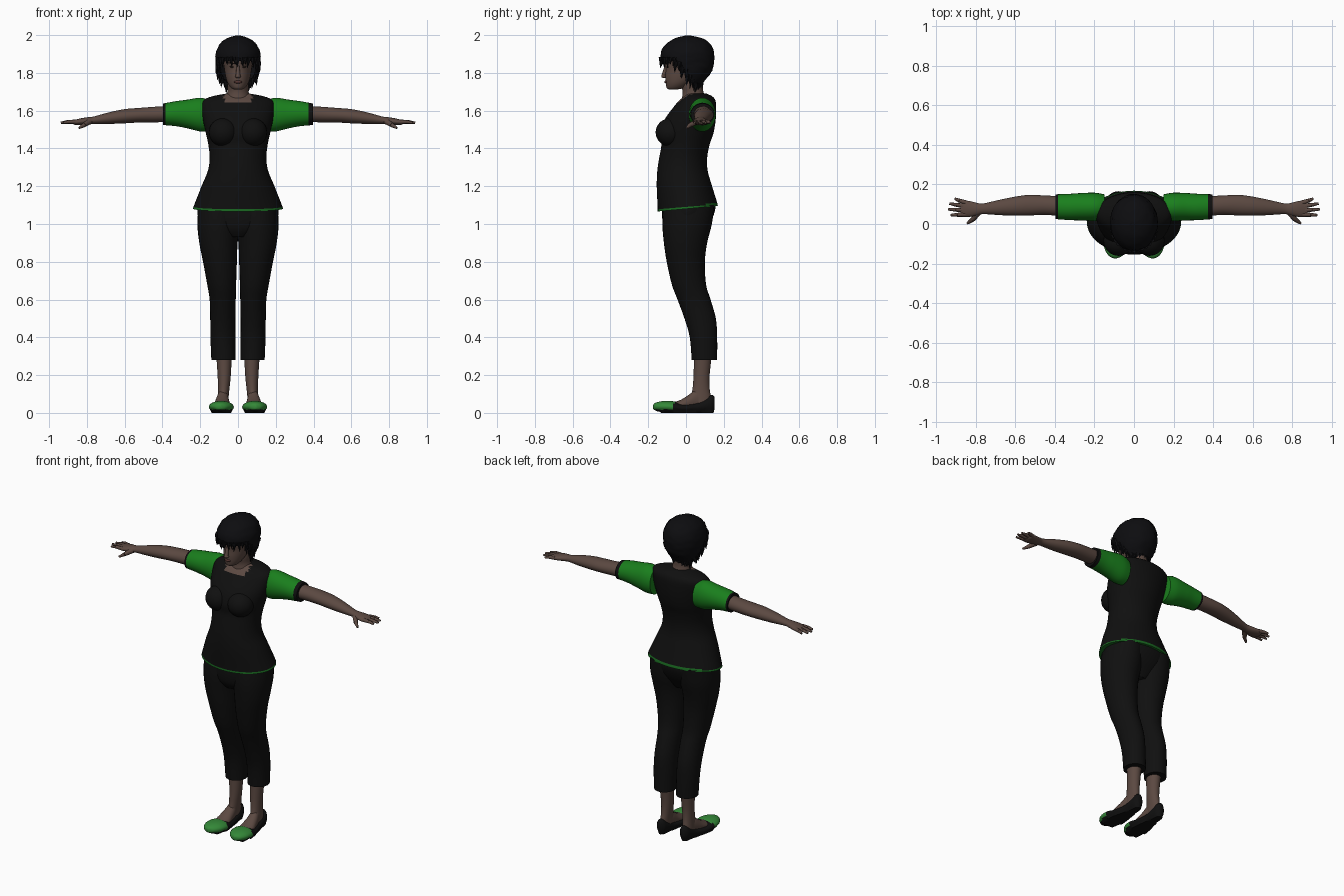
import bpy, bmesh, random
from math import cos, sin, pi, radians
from mathutils import Vector, Matrix

random.seed(4)
cube = bpy.data.objects.get("Cube")
if cube:
    bpy.data.objects.remove(cube)


def material(name, *rgb):
    m = bpy.data.materials.new(name)
    m.use_nodes = True
    m.diffuse_color = (*rgb, 1)
    m.node_tree.nodes["Principled BSDF"].inputs["Base Color"].default_value = (*rgb, 1)
    return m


black = material("black cloth", .005, .005, .005)
green = material("green cloth", .01, .21, .012)
toe_green = material("toe green", .035, .25, .04)
hem_green = material("hem green", .01, .14, .015)
skin = material("brown skin", .105, .066, .053)
hair_black = material("black hair", .004, .004, .005)
lip = material("lip brown", .085, .035, .03)
eye_dark = material("dark eye", .02, .012, .01)


def finish(name, bm, mats, rule=None):
    """Turn a bmesh into a smooth object, coloured by a rule on face centres."""
    bmesh.ops.recalc_face_normals(bm, faces=bm.faces)
    for f in bm.faces:
        if rule:
            f.material_index = int(rule(f.calc_center_median()))
    me = bpy.data.meshes.new(name)
    bm.to_mesh(me)
    bm.free()
    for m in mats:
        me.materials.append(m)
    me.shade_smooth()
    me.set_sharp_from_angle(angle=radians(55))
    ob = bpy.data.objects.new(name, me)
    bpy.context.collection.objects.link(ob)
    return ob


def spline(rows, sub):
    """Smoothly interpolate rows of numbers."""
    rows = [Vector(r) for r in rows]
    out = []
    for i in range(len(rows) - 1):
        b, c = rows[i], rows[i + 1]
        a, d = rows[max(i - 1, 0)], rows[min(i + 2, len(rows) - 1)]
        for k in range(sub):
            t = k / sub
            out.append(b + (c - a) * (t / 2) + (a * 2 - b * 5 + c * 4 - d) * (t * t / 2)
                       + (b * 3 - a - c * 3 + d) * (t ** 3 / 2))
    return out + [rows[-1]]


def loft(rows, axis="Z", n=28, sub=4, side=1, caps=True):
    """Skin oval rings; each row is a position, then low and high bounds on the other axes."""
    bm = bmesh.new()
    rings = []
    for t, a0, a1, b0, b1 in spline(rows, sub):
        ring = []
        for k in range(n):
            w = 2 * pi * k / n
            a = (a0 + a1) / 2 + (a1 - a0) / 2 * cos(w)
            b = (b0 + b1) / 2 + (b1 - b0) / 2 * sin(w)
            x, y, z = {"Z": (a, b, t), "X": (t, a, b), "Y": (a, t, b)}[axis]
            ring.append(bm.verts.new((x * side, y, z)))
        rings.append(ring)
    for r, s in zip(rings, rings[1:]):
        for k in range(n):
            bm.faces.new((r[k], r[k - 1], s[k - 1], s[k]))
    if caps:
        bm.faces.new(rings[0])
        bm.faces.new(rings[-1])
    return bm


def even(rows):
    """Expand a half width into bounds for parts centred on x."""
    return [(z, -w, w, f, b) for z, w, f, b in rows]


def ball(bm, centre, radii):
    bmesh.ops.create_uvsphere(bm, u_segments=20, v_segments=12, radius=1,
                              matrix=Matrix.Translation(centre) @ Matrix.Diagonal((*radii, 1)))


def rod(bm, p, q, r0, r1, n=8):
    """Tapered rod from p to q."""
    p, q = Vector(p), Vector(q)
    turn = (q - p).to_track_quat("Z", "Y").to_matrix().to_4x4()
    bmesh.ops.create_cone(bm, segments=n, radius1=r0, radius2=r1, depth=(q - p).length,
                          cap_ends=True, matrix=Matrix.Translation((p + q) / 2) @ turn)


# Top with flared hem and scooped neckline
bm = loft(even([
    (1.08, .238, -.15, .168), (1.1, .232, -.15, .165), (1.2, .193, -.155, .138),
    (1.28, .16, -.152, .115), (1.35, .15, -.142, .112), (1.42, .157, -.13, .125),
    (1.48, .17, -.135, .145), (1.55, .185, -.115, .157), (1.62, .193, -.065, .16),
    (1.655, .182, -.035, .155), (1.675, .14, -.01, .14), (1.69, .065, 0, .11)]), n=48, sub=5)
for v in bm.verts:
    v.co.z += .09 * v.co.y * max(0, 1 - (v.co.z - 1.08) / .12)


def top_colour(c):
    if c.z > 1.642 and abs(c.x) < .075 and c.y < .04:
        return 2
    return c.z - .09 * c.y < 1.094


finish("top", bm, [black, hem_green, skin], top_colour)
bm = bmesh.new()
for s in (-1, 1):
    ball(bm, (s * .078, -.083, 1.485), (.077, .078, .075))
finish("bust", bm, [black])

# Trousers
finish("hips", loft(even([(.93, .07, -.09, .08), (.97, .16, -.115, .105), (1.02, .205, -.125, .135),
                          (1.08, .215, -.127, .155), (1.14, .2, -.13, .15)])), [black])
for s, side in ((1, "left"), (-1, "right")):
    finish(side + "_trouser_leg", loft([
        (.28, .014, .141, .03, .165), (.4, .014, .146, .02, .165), (.5, .014, .147, -.008, .158),
        (.6, .012, .15, -.045, .13), (.68, .01, .163, -.075, .106), (.8, .006, .185, -.102, .1),
        (.9, .002, .205, -.117, .112), (1, -.01, .215, -.125, .137),
        (1.1, -.01, .208, -.12, .15)], side=s), [black])

    # Lower leg and foot
    finish(side + "_ankle", loft([
        (.04, .05, .11, .03, .13), (.08, .05, .108, .025, .132), (.13, .045, .106, .035, .125),
        (.2, .038, .108, .04, .125), (.32, .032, .116, .043, .138)], side=s), [skin])
    finish(side + "_foot", loft([
        (-.1, .06, .11, .01, .05), (-.04, .04, .13, .01, .064), (.01, .045, .122, .01, .092),
        (.05, .05, .112, .01, .122), (.08, .055, .105, .01, .12)], axis="Y", side=s), [skin])

    # Pointed flat shoe with coloured toe
    bm = loft([
        (-.174, .088, .1, .022, .042), (-.16, .058, .128, .012, .054), (-.12, .03, .15, .004, .063),
        (-.07, .022, .154, 0, .062), (-.02, .026, .146, 0, .05), (.05, .04, .125, 0, .055),
        (.1, .045, .117, 0, .076), (.135, .052, .11, 0, .095), (.152, .066, .096, .02, .085)],
        axis="Y", side=s)
    for v in bm.verts:
        if v.co.z < .012:
            v.co.z = 0 if v.co.y > -.14 else .008
    finish(side + "_shoe", bm, [black, toe_green],
           lambda c: c.y < -.06 - .3 * (.06 - c.z) and c.z > .018)

    # Sleeve with dark cuff
    cuff = .372 if s > 0 else .386
    finish(side + "_sleeve", loft([
        (.15, .02, .15, 1.49, 1.655), (.2, .015, .158, 1.49, 1.668), (.27, .018, .156, 1.507, 1.658),
        (.33, .02, .152, 1.518, 1.65), (.396, .025, .15, 1.524, 1.638)], axis="X", sub=12, side=s),
        [green, black], lambda c: abs(c.x) > cuff)

    # Bare arm and palm
    finish(side + "_arm", loft([
        (.37, .04, .14, 1.54, 1.625), (.45, .046, .144, 1.538, 1.62), (.53, .043, .147, 1.537, 1.614),
        (.6, .042, .138, 1.533, 1.608), (.68, .045, .122, 1.53, 1.592), (.76, .05, .104, 1.53, 1.57),
        (.79, .044, .106, 1.527, 1.566), (.83, .036, .116, 1.524, 1.56), (.86, .037, .118, 1.524, 1.553),
        (.875, .045, .11, 1.53, 1.55)], axis="X", side=s), [skin])

    # Fingers and thumb
    bm = bmesh.new()
    for y0, x1, y1 in ((.108, .905, .128), (.09, .932, .103), (.07, .938, .074), (.048, .925, .045)):
        mid = (s * (.86 + x1) / 2, (y0 + y1) / 2, 1.541)
        rod(bm, (s * .85, y0, 1.541), mid, .012, .01)
        rod(bm, mid, (s * x1, y1, 1.536), .01, .006)
    rod(bm, (s * .785, .06, 1.543), (s * .815, .022, 1.524), .017, .012)
    rod(bm, (s * .815, .022, 1.524), (s * .842, .003, 1.508), .012, .006)
    finish(side + "_fingers", bm, [skin])

# Neck and head
finish("neck", loft(even([(1.6, .08, -.03, .12), (1.66, .066, -.022, .105), (1.7, .056, -.018, .092),
                          (1.74, .056, -.025, .09), (1.79, .055, -.02, .09)])), [skin])
finish("head", loft(even([
    (1.712, .02, -.09, -.05), (1.72, .036, -.102, -.01), (1.745, .054, -.107, .03), (1.78, .066, -.11, .08),
    (1.82, .073, -.108, .115), (1.87, .08, -.112, .13), (1.92, .078, -.1, .125),
    (1.96, .055, -.06, .09), (1.975, .015, -.01, .04)])), [skin])

# Face features
bm = bmesh.new()
rod(bm, (0, -.105, 1.84), (0, -.118, 1.782), .007, .013)
ball(bm, (0, -.117, 1.782), (.015, .014, .01))
finish("nose", bm, [skin])
bm = bmesh.new()
ball(bm, (0, -.105, 1.752), (.021, .009, .008))
finish("lips", bm, [lip])
bm = bmesh.new()
for s in (-1, 1):
    ball(bm, (s * .032, -.098, 1.832), (.013, .005, .005))
    rod(bm, (s * .016, -.108, 1.85), (s * .052, -.087, 1.852), .004, .002)
finish("eyes_and_brows", bm, [eye_dark])

# Short hair shell, open around the face
bm = loft(even([
    (1.725, .055, .0, .08), (1.76, .088, -.05, .1), (1.8, .108, -.095, .132), (1.85, .117, -.126, .148),
    (1.9, .118, -.135, .15), (1.95, .098, -.108, .13), (1.982, .06, -.06, .09), (1.998, .01, 0, .02)]),
    n=36, caps=False)
bmesh.ops.holes_fill(bm, edges=[e for e in bm.edges if e.is_boundary and e.verts[0].co.z > 1.9])
openings = [f for f in bm.faces if f.calc_center_median().z < 1.865
            and f.calc_center_median().y < .05 - .9 * (f.calc_center_median().z - 1.73)]
bmesh.ops.delete(bm, geom=openings, context="FACES")
edge = [v.co.copy() for v in bm.verts if v.is_boundary]
for v in bm.verts:
    v.co.x += random.uniform(-.003, .003)
    v.co.y += random.uniform(-.003, .003)
finish("hair", bm, [hair_black])

# Loose locks along the hair edge
bm = bmesh.new()
for p in edge:
    drop = random.uniform(.015, .04)
    tip = p + Vector((random.uniform(-.012, .012), random.uniform(-.01, .006), -drop))
    rod(bm, p + Vector((0, 0, .02)), tip, .014, .001, 6)
finish("hair_locks", bm, [hair_black])
